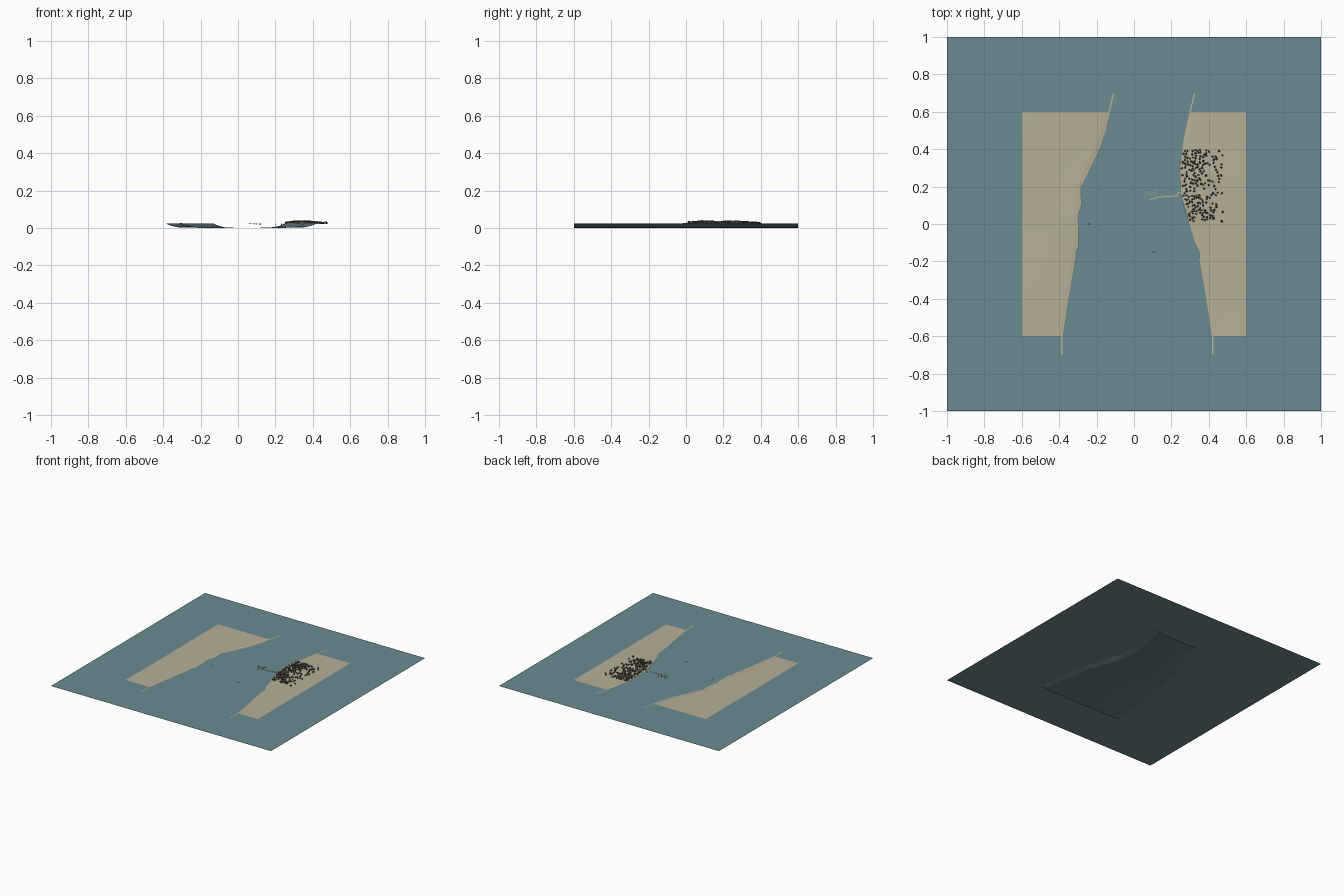
import bpy, bmesh, math, random
from mathutils import Matrix, Vector

random.seed(7)
cube = bpy.data.objects.get("Cube")
if cube:
    bpy.data.objects.remove(cube, do_unlink=True)


def material(name, r, g, b):
    m = bpy.data.materials.new(name)
    m.use_nodes = True
    m.diffuse_color = (r, g, b, 1)
    m.node_tree.nodes["Principled BSDF"].inputs["Base Color"].default_value = (r, g, b, 1)
    return m


WATER = material("river_blue", 0.145, 0.26, 0.285)
BED = material("river_bed", 0.125, 0.21, 0.23)
SAND = material("sandy_land", 0.47, 0.43, 0.31)
ROOF = material("dark_roof", 0.07, 0.063, 0.05)
WALL = material("house_wall", 0.16, 0.14, 0.10)
TEAL = material("teal_roof", 0.06, 0.17, 0.20)
WOOD = material("pale_wood", 0.50, 0.43, 0.30)

WATER_Z = 0.021
LAND_Z = 0.024
# Waterlines as (y, x) pairs
LEFT = [(-.7, -.385), (-.6, -.385), (-.4, -.355), (-.17, -.315), (-.15, -.32), (-.12, -.303),
        (0, -.302), (.03, -.31), (.1, -.288), (.2, -.29), (.22, -.275), (.4, -.19),
        (.5, -.155), (.6, -.132), (.7, -.11)]
RIGHT = [(-.7, .42), (-.6, .42), (-.4, .39), (-.2, .355), (-.15, .357), (-.1, .33), (0, .30),
         (.05, .29), (.16, .256), (.3, .252), (.45, .268), (.6, .30), (.7, .325)]


def bank(line, y):
    for (y0, x0), (y1, x1) in zip(line, line[1:]):
        if y <= y1:
            return x0 + (x1 - x0) * (y - y0) / (y1 - y0)
    return line[-1][1]


def land_height(x, y):
    """Nearly flat ground with two low rises under the town."""
    z = LAND_Z + 0.001 * math.sin(9 * x + 4) * math.cos(7 * y)
    for cx, cy in ((.33, .1), (.35, .26)):
        z += 0.008 * math.exp(-((x - cx) ** 2 + (y - cy) ** 2) / 0.006)
    return z


def finish(name, bm, mats, smooth=False):
    mesh = bpy.data.meshes.new(name)
    bm.to_mesh(mesh)
    bm.free()
    for m in mats:
        mesh.materials.append(m)
    for p in mesh.polygons:
        p.use_smooth = smooth
    ob = bpy.data.objects.new(name, mesh)
    bpy.context.collection.objects.link(ob)
    return ob


def sheet(name, rows, mats, rule=None, smooth=False):
    """Skin rows of points into one surface."""
    bm = bmesh.new()
    grid = [[bm.verts.new(p) for p in row] for row in rows]
    for a, b in zip(grid, grid[1:]):
        for i in range(len(a) - 1):
            f = bm.faces.new((a[i], a[i + 1], b[i + 1], b[i]))
            f.material_index = rule(i) if rule else 0
    return finish(name, bm, mats, smooth)


# Water surface
sheet("water_surface", [[(-1, y, WATER_Z), (1, y, WATER_Z)] for y in (-1, 1)], [WATER])

# Land on both sides with the sunken channel between
STEPS = 12
rows = []
for k in range(61):
    y = -0.6 + k * 0.02
    l, r = bank(LEFT, y), bank(RIGHT, y)
    wob = 0.008 * math.sin(k * 0.7)
    row = []
    for i in range(STEPS + 1):
        x = -0.6 + (l + 0.6) * i / STEPS
        row.append((x, y, land_height(x, y)))
    row += [(l + .03, y, .011), (l + .075 + wob, y, .002), ((l + r) / 2, y, 0),
            (r - .075 + wob, y, .002), (r - .03, y, .011)]
    for i in range(STEPS + 1):
        x = r + (0.6 - r) * i / STEPS
        row.append((x, y, land_height(x, y)))
    rows.append(row)
sheet("land_and_riverbed", rows, [SAND, BED],
      lambda i: int(STEPS <= i < STEPS + 6), smooth=True)

# Shore strips running past the ends of the land
for name, line, side in (("left_shore", LEFT, -1), ("right_shore", RIGHT, 1)):
    strip = []
    for k in range(71):
        y = -0.7 + k * 0.02
        x = bank(line, y)
        z = land_height(x, y) + 0.0006
        strip.append([(x - .004, y, z), (x + .004, y, z)])
    sheet(name, strip, [SAND])


def add_box(bm, centre, size, angle=0, index=0):
    mat = (Matrix.Translation(centre) @ Matrix.Rotation(angle, 4, 'Z')
           @ Matrix.Diagonal((*size, 1)))
    made = bmesh.ops.create_cube(bm, size=1, matrix=mat)
    for f in {f for v in made["verts"] for f in v.link_faces}:
        f.material_index = index


def add_house(bm, x, y, w, d, h, angle, roof):
    """Box walls under a gabled roof."""
    z = land_height(x, y) - 0.001
    add_box(bm, (x, y, z + h / 2), (w, d, h), angle, 0)
    turn = Matrix.Translation((x, y, z + h)) @ Matrix.Rotation(angle, 4, 'Z')
    a, b, top = w * 0.58, d * 0.55, w * 0.45
    pts = [(-a, -b, 0), (a, -b, 0), (0, -b, top), (-a, b, 0), (a, b, 0), (0, b, top)]
    v = [bm.verts.new(turn @ Vector(p)) for p in pts]
    for ids in ((0, 1, 2), (5, 4, 3), (1, 4, 5, 2), (3, 0, 2, 5), (0, 3, 4, 1)):
        bm.faces.new([v[i] for i in ids]).material_index = roof


# Town houses, scattered more densely by the river
bm = bmesh.new()
placed = []
for attempt in range(4000):
    if len(placed) >= 190:
        break
    y = random.uniform(.015, .40)
    x = bank(RIGHT, y) + 0.004 + min(abs(random.gauss(0, .095)), .21)
    if x > .475 or any(math.hypot(x - p, y - q) < .0105 for p, q in placed):
        continue
    if .165 < y < .20 and random.random() < .6:
        continue
    placed.append((x, y))
    teal = math.hypot(x - .37, y - .25) < .06 and random.random() < .3
    add_house(bm, x, y, random.uniform(.006, .009), random.uniform(.007, .012),
              random.uniform(.004, .008), random.uniform(0, math.pi), 2 if teal else 1)
finish("town_houses", bm, [WALL, ROOF, TEAL])

# Jetty reaching into the river
bm = bmesh.new()
path = [(.088, .132), (.118, .138), (.122, .144), (.20, .148), (.232, .152), (.235, .168), (.265, .17)]
for (x0, y0), (x1, y1) in zip(path, path[1:]):
    length = math.hypot(x1 - x0, y1 - y0)
    add_box(bm, ((x0 + x1) / 2, (y0 + y1) / 2, .0245), (length + .004, .006, .002),
            math.atan2(y1 - y0, x1 - x0))
    add_box(bm, (x0, y0, .020), (.003, .003, .008))
finish("jetty", bm, [WOOD])

# Small boats moored near the jetty
bm = bmesh.new()
for x, y, a in ((.062, .16, .2), (.085, .158, -.3), (.098, .166, 0), (.12, .18, .1),
                (.115, .165, 1.2), (.07, .17, .8)):
    add_box(bm, (x, y, .0225), (.010, .004, .004), a)
finish("moored_boats", bm, [WOOD])

# Tiny rocks breaking the water
bm = bmesh.new()
for x, y in ((-.24, 0), (.10, -.15), (.115, -.148)):
    bmesh.ops.create_icosphere(bm, subdivisions=1, radius=.003,
                               matrix=Matrix.Translation((x, y, WATER_Z)))
finish("river_rocks", bm, [SAND])
